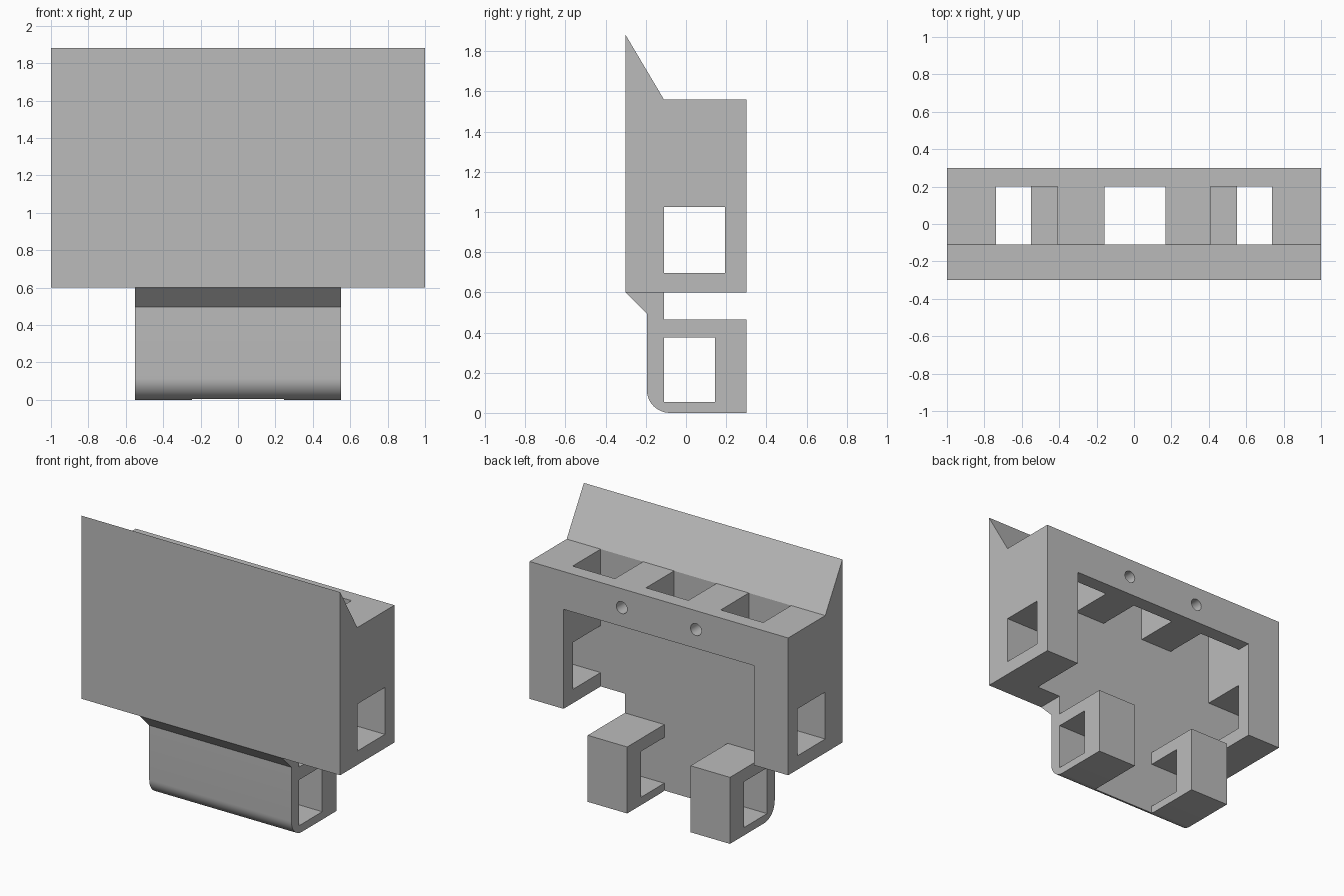
import bpy, bmesh, math
from mathutils import Matrix, Vector

cube = bpy.data.objects.get("Cube")
if cube:
    bpy.data.objects.remove(cube, do_unlink=True)

grey = bpy.data.materials.new("plain_grey")
grey.use_nodes = True
colour = (0.5, 0.5, 0.5, 1)
grey.diffuse_color = colour
grey.node_tree.nodes["Principled BSDF"].inputs["Base Color"].default_value = colour

WALL = -0.11   # inner face of the front wall
BACK = 0.3


def make_object(name, bm):
    bmesh.ops.recalc_face_normals(bm, faces=bm.faces)
    mesh = bpy.data.meshes.new(name)
    bm.to_mesh(mesh)
    bm.free()
    obj = bpy.data.objects.new(name, mesh)
    bpy.context.collection.objects.link(obj)
    mesh.materials.append(grey)
    return obj


def extrude_profile(name, points, half_width):
    """Sweep a (y, z) side profile across x."""
    bm = bmesh.new()
    face = bm.faces.new([bm.verts.new((-half_width, y, z)) for y, z in points])
    swept = bmesh.ops.extrude_face_region(bm, geom=[face])
    verts = [v for v in swept["geom"] if isinstance(v, bmesh.types.BMVert)]
    bmesh.ops.translate(bm, verts=verts, vec=(2 * half_width, 0, 0))
    return make_object(name, bm)


def box_cutter(xs, ys, zs):
    low, high = (Vector(corner) for corner in zip(xs, ys, zs))
    bm = bmesh.new()
    bmesh.ops.create_cube(bm, size=1, matrix=Matrix.Translation((low + high) / 2)
                          @ Matrix.Diagonal((*(high - low), 1)))
    return make_object("cutter", bm)


def drill_cutter(x, z, radius):
    """Round bore running from the back to the front wall."""
    bm = bmesh.new()
    place = Matrix.Translation((x, 0.145, z)) @ Matrix.Rotation(math.pi / 2, 4, 'X')
    bmesh.ops.create_cone(bm, cap_ends=True, segments=32, radius1=radius,
                          radius2=radius, depth=0.5, matrix=place)
    return make_object("cutter", bm)


def cut(obj, cutters):
    bpy.ops.object.select_all(action='DESELECT')
    bpy.context.view_layer.objects.active = obj
    obj.select_set(True)
    for cutter in cutters:
        mod = obj.modifiers.new("cut", 'BOOLEAN')
        mod.operation = 'DIFFERENCE'
        mod.solver = 'EXACT'
        mod.object = cutter
        bpy.ops.object.modifier_apply(modifier=mod.name)
        bpy.data.objects.remove(cutter, do_unlink=True)
    bpy.ops.object.shade_smooth_by_angle(angle=math.radians(30))


# Upper housing: front panel with sloped lip, top bar and two side posts
housing = extrude_profile("upper_housing", [
    (-0.3, 0.6), (-0.3, 1.88), (WALL, 1.56), (BACK, 1.56), (BACK, 0.6)], 1)
cutters = [box_cutter((-0.737, 0.737), (WALL, 0.5), (0.4, 1.296)),
           box_cutter((-1.2, 1.2), (WALL, 0.195), (0.697, 1.025))]
# Slots through the top bar
for x in (-0.573, 0.005, 0.573):
    cutters.append(box_cutter((x - 0.164, x + 0.164), (WALL, 0.2), (1.25, 1.7)))
# Screw bores in the back of the top bar
for x in (-0.287, 0.287):
    cutters.append(drill_cutter(x, 1.428, 0.042))
cut(housing, cutters)

# Lower bracket: chamfered neck, rounded front edge and two hollow hooks
radius = 0.115
arc = []
for i in range(13):
    a = math.pi / 2 * i / 12
    arc.append((-0.195 + radius * (1 - math.cos(a)), radius * (1 - math.sin(a))))
bracket = extrude_profile("lower_bracket", [
    (-0.3, 0.6), (-0.195, 0.495), *arc, (BACK, 0), (BACK, 0.465),
    (WALL, 0.465), (WALL, 0.6)], 0.55)
cut(bracket, [box_cutter((-0.245, 0.245), (WALL, 0.5), (-0.2, 0.53)),
              box_cutter((-0.8, 0.8), (WALL, 0.145), (0.055, 0.375))])
